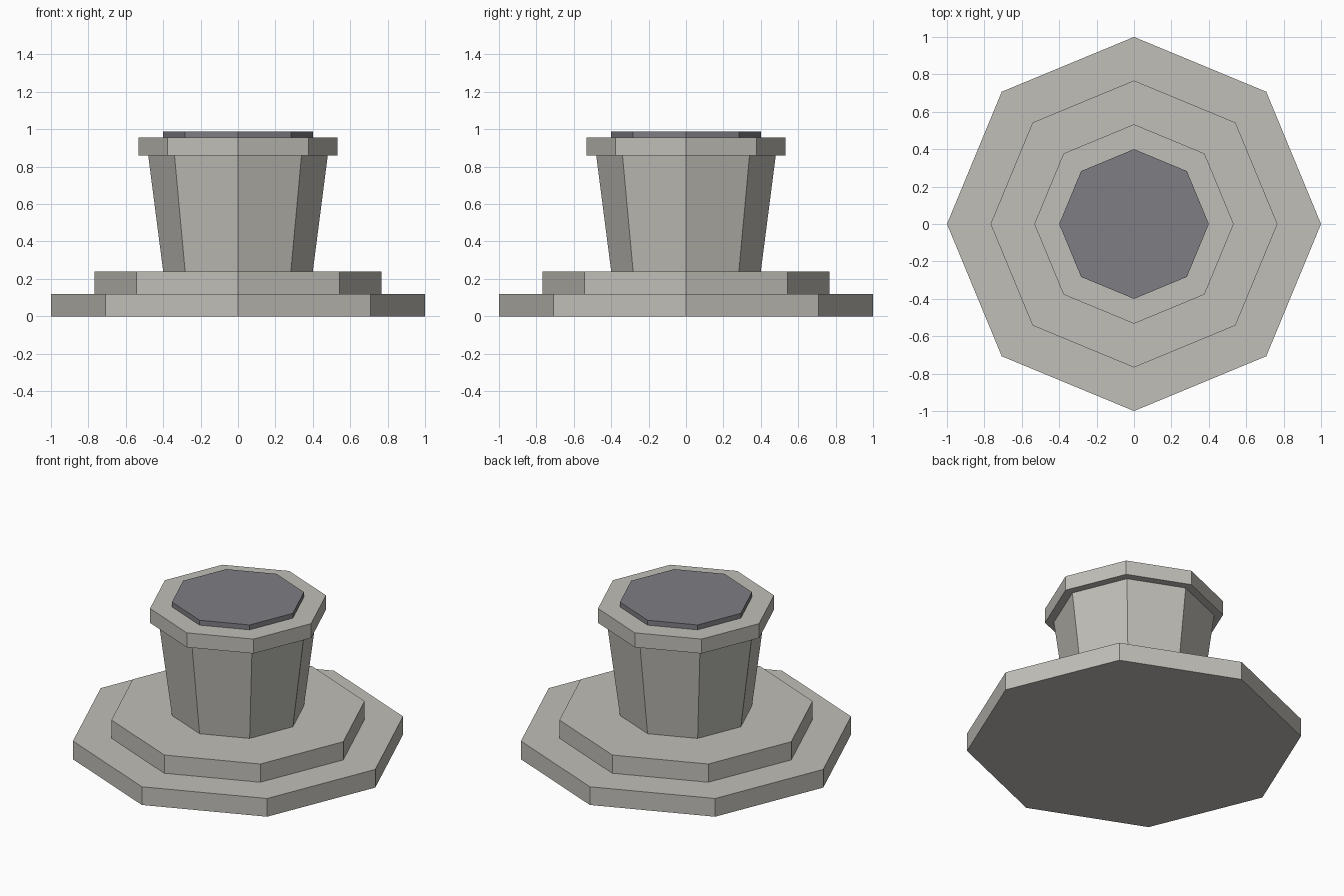
import bpy
import bmesh
from mathutils import Matrix

cube = bpy.data.objects.get("Cube")
if cube:
    bpy.data.objects.remove(cube, do_unlink=True)


def make_material(name, rgb):
    mat = bpy.data.materials.new(name)
    mat.use_nodes = True
    color = (*rgb, 1.0)
    mat.diffuse_color = color
    mat.node_tree.nodes["Principled BSDF"].inputs["Base Color"].default_value = color
    return mat


def octagon(name, r_bottom, r_top, z_bottom, z_top, mat):
    """Flat-shaded eight-sided block with corners on the x and y axes."""
    bm = bmesh.new()
    centre = Matrix.Translation((0, 0, (z_bottom + z_top) / 2))
    bmesh.ops.create_cone(bm, cap_ends=True, segments=8, radius1=r_bottom,
                          radius2=r_top, depth=z_top - z_bottom, matrix=centre)
    mesh = bpy.data.meshes.new(name)
    bm.to_mesh(mesh)
    bm.free()
    mesh.materials.append(mat)
    obj = bpy.data.objects.new(name, mesh)
    bpy.context.collection.objects.link(obj)
    return obj


stone = make_material("pale stone", (0.53, 0.52, 0.48))
slate = make_material("dark slate", (0.21, 0.205, 0.225))

# Stepped base
octagon("lower_step", 1.0, 1.0, 0.0, 0.12, stone)
octagon("upper_step", 0.767, 0.767, 0.12, 0.24, stone)

# Flared column and its rim
octagon("column", 0.40, 0.48, 0.24, 0.86, stone)
octagon("rim", 0.533, 0.533, 0.86, 0.955, stone)

# Inlaid top plate
octagon("top_plate", 0.40, 0.40, 0.955, 0.987, slate)
